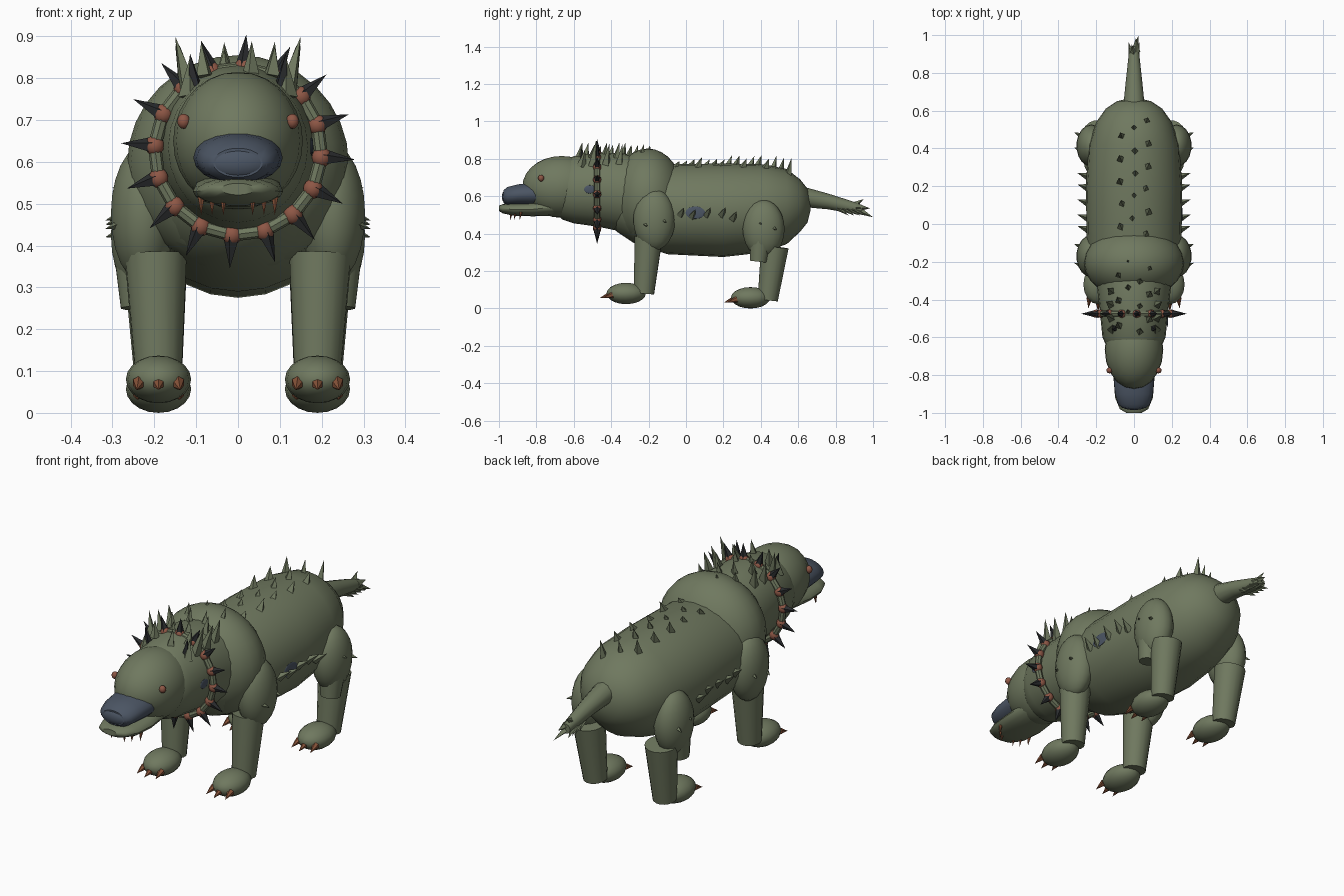
import bpy, bmesh, math, random
from mathutils import Vector, Matrix

random.seed(4)
cube = bpy.data.objects.get("Cube")
if cube:
    bpy.data.objects.remove(cube)


def material(name, r, g, b):
    m = bpy.data.materials.new(name)
    m.use_nodes = True
    m.diffuse_color = (r, g, b, 1)
    m.node_tree.nodes["Principled BSDF"].inputs["Base Color"].default_value = (r, g, b, 1)
    return m


HIDE = material("mossy hide", 0.16, 0.19, 0.115)
SLATE = material("slate blue", 0.07, 0.09, 0.125)
RUST = material("rust red", 0.27, 0.095, 0.06)
CLAW = material("claw brown", 0.24, 0.085, 0.04)
DARK = material("dark horn", 0.022, 0.024, 0.026)
made = []


def finish(name, bm, mat):
    bmesh.ops.recalc_face_normals(bm, faces=bm.faces)
    mesh = bpy.data.meshes.new(name)
    bm.to_mesh(mesh)
    bm.free()
    mesh.materials.append(mat)
    ob = bpy.data.objects.new(name, mesh)
    bpy.context.collection.objects.link(ob)
    made.append(ob)
    return ob


def add_ball(bm, centre, radii, segs=18, rings=12):
    mat = Matrix.Translation(centre) @ Matrix.Diagonal((*radii, 1))
    bmesh.ops.create_uvsphere(bm, u_segments=segs, v_segments=rings, radius=1, matrix=mat)


def ball(name, centre, radii, mat, segs=18, rings=12):
    bm = bmesh.new()
    add_ball(bm, centre, radii, segs, rings)
    return finish(name, bm, mat)


def add_cone(bm, a, b, r1, r2=0.0, sides=4):
    a, b = Vector(a), Vector(b)
    d = b - a
    mat = Matrix.Translation((a + b) / 2) @ d.to_track_quat('Z', 'Y').to_matrix().to_4x4()
    bmesh.ops.create_cone(bm, cap_ends=True, segments=sides, radius1=r1, radius2=r2,
                          depth=d.length, matrix=mat)


def spikes(name, items, mat, sides=4):
    bm = bmesh.new()
    for base, tip, r in items:
        add_cone(bm, base, tip, r, 0, sides)
    return finish(name, bm, mat)


def loft(name, rings, mat, n=24):
    """Skin elliptical rings (y, z centre, half width, half height)."""
    bm = bmesh.new()
    loops = [[bm.verts.new((rx * math.cos(math.tau * i / n), y, z + rz * math.sin(math.tau * i / n)))
              for i in range(n)] for y, z, rx, rz in rings]
    for p, q in zip(loops, loops[1:]):
        for i in range(n):
            j = (i + 1) % n
            bm.faces.new((p[i], p[j], q[j], q[i]))
    bm.faces.new(loops[0])
    bm.faces.new(loops[-1])
    return finish(name, bm, mat)


# Trunk, shoulders, neck and tail
loft("body", [(-.41, .54, .08, .07), (-.37, .54, .15, .13), (-.28, .54, .21, .19), (-.1, .53, .25, .24),
              (.2, .525, .255, .25), (.42, .535, .24, .235), (.54, .545, .2, .2),
              (.61, .55, .15, .14), (.65, .55, .09, .09), (.665, .55, .03, .03)], HIDE)
ball("shoulders", (0, -.205, .595), (.265, .195, .26), HIDE, 24, 16)
loft("neck", [(-.69, .62, .1, .12), (-.66, .63, .14, .155), (-.6, .635, .167, .18),
              (-.47, .635, .18, .198), (-.34, .62, .195, .21), (-.2, .6, .2, .2)], HIDE)
loft("tail", [(.5, .6, .08, .08), (.62, .598, .057, .055), (.76, .572, .043, .042),
              (.88, .543, .03, .033), (.94, .53, .024, .024)], HIDE, 12)

# Head
ball("head", (0, -.665, .65), (.155, .21, .165), HIDE, 20, 14)
loft("snout", [(-.975, .598, .06, .035), (-.955, .6, .085, .05), (-.9, .607, .1, .057),
               (-.83, .61, .107, .063), (-.7, .61, .1, .06)], SLATE, 18)
ball("nose", (0, -.95, .597), (.08, .035, .042), SLATE)
loft("lower_jaw", [(-1.0, .535, .04, .014), (-.98, .533, .075, .025), (-.92, .529, .1, .034),
                   (-.82, .53, .108, .038), (-.68, .545, .1, .05), (-.6, .56, .06, .05)], HIDE, 18)
teeth = []
for s in (-1, 1):
    side = "left" if s > 0 else "right"
    ball(side + "_eye", (s * .13, -.775, .697), (.016, .016, .018), RUST, 10, 8)
    for x, y in ((.035, -.93), (.062, -.91), (.088, -.88)):
        teeth.append(((s * x, y, .53), (s * x, y - .01, .472), .012))
spikes("teeth", teeth, CLAW, 6)

# Legs, feet and claws
for s in (-1, 1):
    side = "left" if s > 0 else "right"
    for part, y, zu, rz, ytop, ybot, ztop, zbot, yf, zf in (
            ("front", -.17, .475, .165, -.2, -.225, .38, .08, -.32, .08),
            ("rear", .415, .425, .155, .475, .437, .33, .045, .345, .057)):
        tag = side + "_" + part
        ball(tag + "_upper_leg", (s * .225, y, zu), (.08, .112, rz), HIDE)
        bm = bmesh.new()
        add_cone(bm, (s * .197, ytop, ztop), (s * .19, ybot, zbot), .075, .055, 16)
        finish(tag + "_lower_leg", bm, HIDE)
        ball(tag + "_foot", (s * .19, yf, zf), (.078, .105, .057), HIDE, 16, 10)
        spikes(tag + "_claws",
               [((s * .19 + k * .046, yf - .088 + abs(k) * .015, zf - .008),
                 (s * .19 + k * .052, yf - .142 + abs(k) * .015, zf - .025), .017) for k in (-1, 0, 1)],
               CLAW, 6)
    bm = bmesh.new()
    add_cone(bm, (s * .235, .4, .36), (s * .235, .387, .25), .06, .046, 14)
    finish(side + "_knee", bm, HIDE)

# Slate patches on the left flank and neck
ball("flank_patch", (.2525, .05, .512), (.004, .052, .033), SLATE)
ball("neck_patch", (.176, -.515, .637), (.004, .03, .022), SLATE)

# Studded collar
beads, horns, strap = bmesh.new(), [], bmesh.new()
COUNT = 16


def ring_point(a, r, y=-.475):
    return Vector((r * math.cos(a), y, .625 + r * math.sin(a)))


for i in range(COUNT):
    a = math.tau * i / COUNT - .07
    add_ball(beads, ring_point(a, .2), (.024, .022, .024), 10, 8)
    horns.append((ring_point(a, .205), ring_point(a, .28), .021))
    add_cone(strap, ring_point(a, .2), ring_point(a + math.tau / COUNT, .2), .016, .016, 8)
finish("collar_strap", strap, HIDE)
finish("collar_beads", beads, RUST)
spikes("collar_spikes", horns, DARK, 5)

# Back spines, scattered in three rows and growing toward the tail
back = []
for i in range(16):
    y = -.06 + i * .04
    x = (.065, -.065, .0)[i % 3] + random.uniform(-.01, .01)
    top = .795 + .02 * i / 15 + random.uniform(-.01, .015)
    drop = .06 * max(0, (y - .4) / .14)
    back.append(((x, y, .745 - drop), (x * 1.15, y + .025, top), .026))
spikes("back_spines", back, HIDE)

# Mane spines over the neck and shoulders
mane = []
for i in range(12):
    y = -.57 + i * .033
    x = (.03, -.08, .08, -.03)[i % 4]
    mane.append(((x, y, .805), (x * 1.1, y + .015, .87 + random.uniform(-.01, .02)), .022))
for s in (-1, 1):
    for y, x, z in ((-.56, .115, .85), (-.5, .15, .9), (-.43, .15, .88), (-.36, .14, .88)):
        mane.append(((s * .115, y, .755), (s * x, y + .02, z), .028))
spikes("mane_spines", mane, HIDE)
spikes("dark_mane_spines", [((s * .1, -.55, .76), (s * .115, -.56, .86), .024) for s in (-1, 1)], DARK)

# Small flank and leg thorns
thorns = []
for s in (-1, 1):
    for y, z in ((-.03, .5), (.03, .49), (.11, .5), (.19, .5), (.25, .48)):
        thorns.append(((s * .24, y, z), (s * .3, y + .02, z + .04), .022))
    for y, z in ((-.12, .47), (-.22, .45), (.39, .46), (.47, .43)):
        thorns.append(((s * .283, y, z), (s * .317, y + .015, z - .01), .013))
spikes("flank_thorns", thorns, HIDE)

# Tail barbs
barbs = [((s * .012, .8 + .03 * i, .545 - .005 * i), (s * .028, .87 + .03 * i, .497), .018)
         for i in range(4) for s in (-1, 1)]
barbs += [((0, .9, .535), (.025, 1.0, .488), .026), ((0, .89, .545), (-.012, .95, .585), .022),
          ((.01, .91, .54), (.01, .985, .535), .024)]
spikes("tail_barbs", barbs, HIDE)

# Smooth shading with crisp edges
bpy.ops.object.select_all(action='DESELECT')
for ob in made:
    ob.select_set(True)
bpy.context.view_layer.objects.active = made[0]
bpy.ops.object.shade_smooth_by_angle(angle=math.radians(40))
